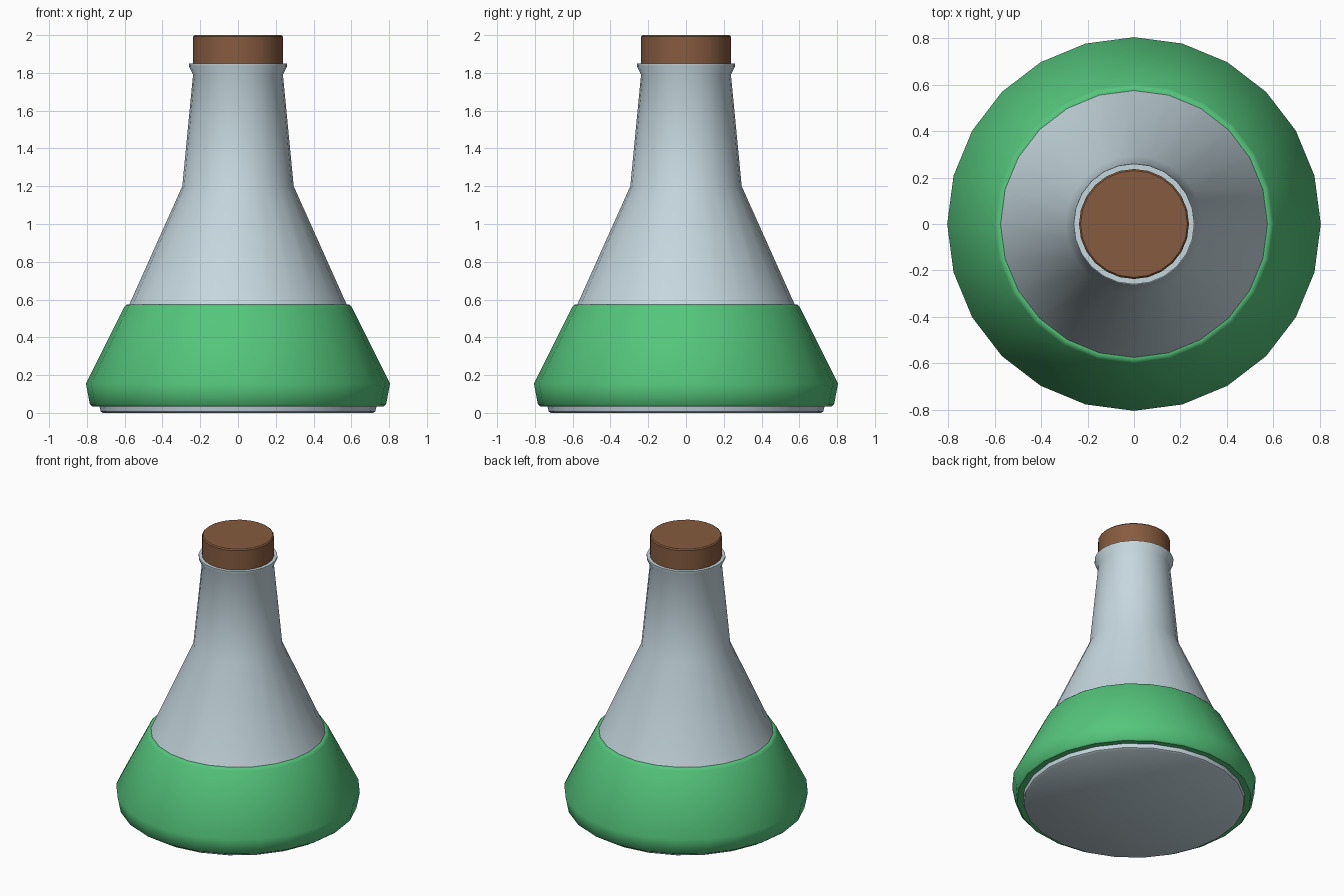
import bpy
import bmesh
from math import radians, tau
from mathutils import Matrix, Vector

cube = bpy.data.objects.get("Cube")
if cube:
    bpy.data.objects.remove(cube, do_unlink=True)


def material(name, colour):
    mat = bpy.data.materials.new(name)
    mat.use_nodes = True
    mat.diffuse_color = (*colour, 1)
    bsdf = next(n for n in mat.node_tree.nodes if n.type == 'BSDF_PRINCIPLED')
    bsdf.inputs["Base Color"].default_value = (*colour, 1)
    return mat


def lathe(name, profile, mat, sides=24):
    """Spin an (r, z) profile around z; end points at r = 0 close the solid."""
    bm = bmesh.new()
    verts = [bm.verts.new((r, 0, z)) for r, z in profile]
    edges = [bm.edges.new(pair) for pair in zip(verts, verts[1:])]
    bmesh.ops.spin(bm, geom=verts + edges, cent=(0, 0, 0), axis=(0, 0, 1),
                   angle=tau, steps=sides, use_duplicate=False)
    bmesh.ops.remove_doubles(bm, verts=bm.verts, dist=0.0005)
    bmesh.ops.recalc_face_normals(bm, faces=bm.faces)
    mesh = bpy.data.meshes.new(name)
    bm.to_mesh(mesh)
    bm.free()
    mesh.materials.append(mat)
    obj = bpy.data.objects.new(name, mesh)
    bpy.context.collection.objects.link(obj)
    bpy.ops.object.select_all(action='DESELECT')
    obj.select_set(True)
    bpy.context.view_layer.objects.active = obj
    bpy.ops.object.shade_smooth_by_angle(angle=radians(40))
    return obj


glass = material("pale glass", (0.56, 0.68, 0.73))
green = material("green liquid", (0.09, 0.56, 0.2))
brown = material("brown cork", (0.24, 0.105, 0.05))

# Glass flask: flat base, conical body, tapered neck and flared lip
lathe("flask", [(0, 0), (0.715, 0), (0.727, 0.008), (0.732, 0.03), (0.75, 0.15),
                (0.575, 0.575), (0.295, 1.2), (0.238, 1.79), (0.26, 1.835),
                (0.26, 1.85), (0.2, 1.85), (0.2, 1.78), (0, 1.78)], glass)

# Liquid band wrapped around the lower body
lathe("liquid", [(0, 0.035), (0.772, 0.035), (0.784, 0.045), (0.805, 0.155),
                 (0.602, 0.56), (0.592, 0.572), (0.58, 0.575), (0, 0.575)], green)

# Cork stopper with slightly softened edges
lathe("cork", [(0, 1.79), (0.19, 1.79), (0.237, 1.845), (0.237, 1.992),
               (0.23, 2), (0, 2)], brown)
